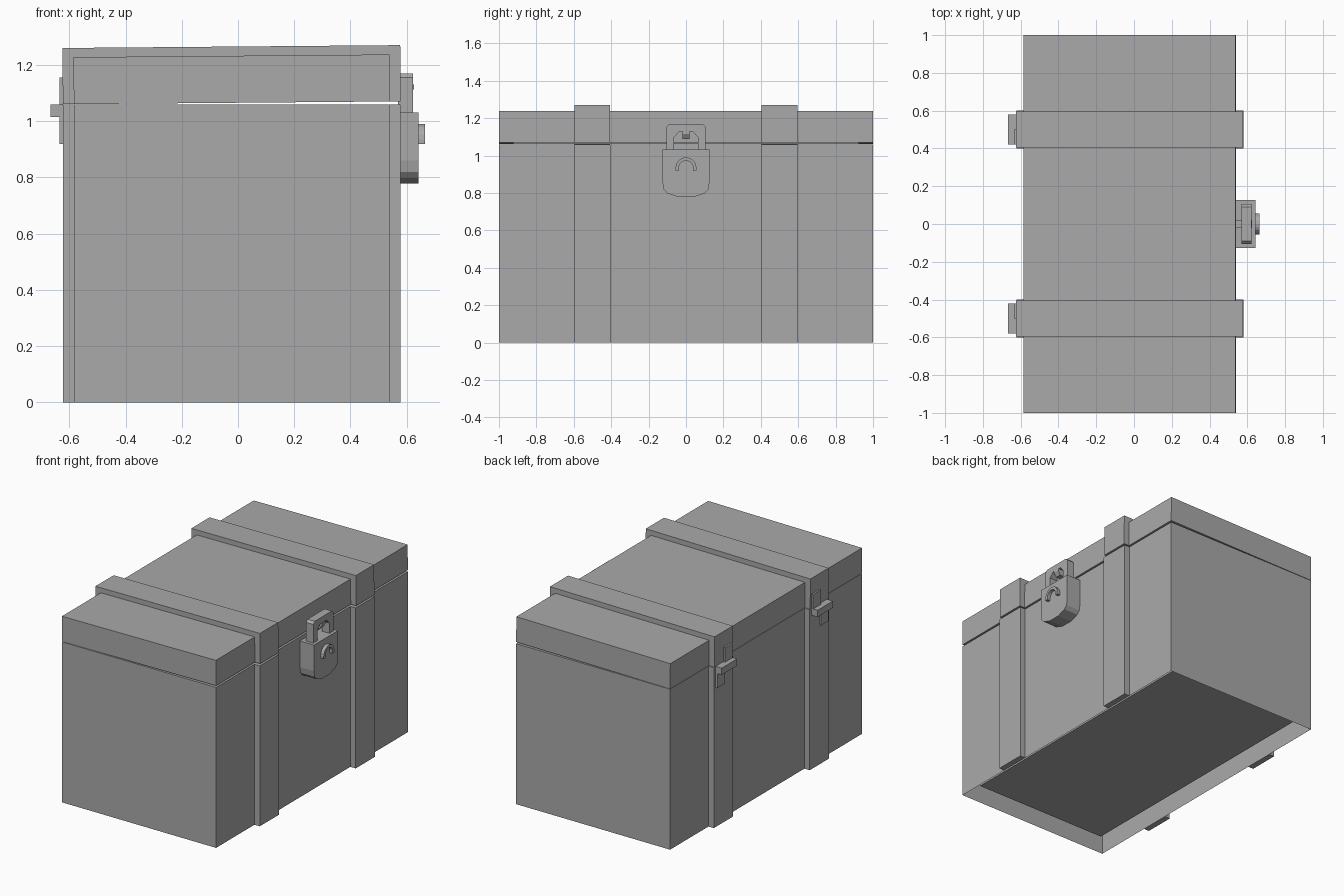
import bpy, bmesh, math
from mathutils import Vector, Matrix

cube = bpy.data.objects.get("Cube")
if cube:
    bpy.data.objects.remove(cube)

GREY = (0.4, 0.4, 0.4, 1)
mat = bpy.data.materials.new("plain grey")
mat.use_nodes = True
mat.diffuse_color = GREY
mat.node_tree.nodes["Principled BSDF"].inputs["Base Color"].default_value = GREY

BACK, FRONT, END = -0.584, 0.54, 1.0     # chest walls in x, and half length in y
BODY_TOP, SEAM, LID_TOP, STRAP = 1.059, 1.061, 1.228, 0.039
WALL, FLOOR = 0.077, 0.06                # thickness of the walls and floor
HINGE = Vector((BACK, 0, SEAM))
TILT = Matrix.Translation(HINGE) @ Matrix.Rotation(-0.0085, 4, 'Y') @ Matrix.Translation(-HINGE)


def finish(name, bm, matrix=None):
    bmesh.ops.recalc_face_normals(bm, faces=bm.faces)
    if matrix:
        bm.transform(matrix)
    mesh = bpy.data.meshes.new(name)
    bm.to_mesh(mesh)
    bm.free()
    mesh.materials.append(mat)
    obj = bpy.data.objects.new(name, mesh)
    bpy.context.collection.objects.link(obj)
    return obj


def block(x, y, z):
    bm = bmesh.new()
    bmesh.ops.create_cube(bm, size=1)
    for v in bm.verts:
        v.co = [lo + (c + 0.5) * (hi - lo) for c, (lo, hi) in zip(v.co, (x, y, z))]
    bm.normal_update()
    return bm


def box(name, x, y, z):
    return finish(name, block(x, y, z))


def prism(name, points, axis, lo, hi, matrix=None):
    """Extrude an outline along x (points are y, z) or along y (points are x, z)."""
    bm = bmesh.new()
    place = (lambda a, b: (lo, a, b)) if axis == 'x' else (lambda a, b: (a, lo, b))
    face = bm.faces.new([bm.verts.new(place(*p)) for p in points])
    new = bmesh.ops.extrude_face_region(bm, geom=[face])["geom"]
    shift = Vector((hi - lo, 0, 0) if axis == 'x' else (0, hi - lo, 0))
    bmesh.ops.translate(bm, vec=shift, verts=[g for g in new if isinstance(g, bmesh.types.BMVert)])
    return finish(name, bm, matrix)


def end_face(bm, side):
    """Top (side 1) or bottom (side -1) face."""
    return max(bm.faces, key=lambda f: f.normal.z * side)


def hollow(bm, side, depth):
    """Sink the top or bottom face, leaving a rim as wide as the wall."""
    face = end_face(bm, side)
    bmesh.ops.inset_individual(bm, faces=[face], thickness=WALL, use_even_offset=True)
    sunk = bmesh.ops.extrude_discrete_faces(bm, faces=[face])["faces"][0]
    bmesh.ops.translate(bm, vec=(0, 0, -side * depth), verts=sunk.verts)


# Hollow body, open underneath so that the floor of the cavity shows
body = block((BACK, FRONT), (-END, END), (0, BODY_TOP))
bmesh.ops.delete(body, geom=[end_face(body, -1)], context='FACES_ONLY')
hollow(body, 1, BODY_TOP - FLOOR)
finish("chest_body", body)

# Hollow lid, slightly ajar
lid = block((BACK, FRONT), (-END, END), (SEAM, LID_TOP))
hollow(lid, -1, LID_TOP - SEAM - FLOOR)
finish("chest_lid", lid, TILT)

# Straps and hinges, one set at each end
outer_b, outer_f, top = BACK - STRAP, FRONT + STRAP, LID_TOP + 0.033
lid_strap = [(outer_b, SEAM), (outer_b, top), (outer_f, top), (outer_f, SEAM),
             (FRONT, SEAM), (FRONT, LID_TOP), (BACK, LID_TOP), (BACK, SEAM)]
for side, label in ((1, "far"), (-1, "near")):
    def span(a, b):
        return tuple(sorted((a * side, b * side)))
    prism(label + "_lid_strap", lid_strap, 'y', *span(0.405, 0.595), TILT)
    box(label + "_front_strap", (FRONT, outer_f), span(0.4, 0.6), (0, BODY_TOP))
    box(label + "_back_strap", (outer_b, BACK), span(0.4, 0.6), (0, BODY_TOP))
    box(label + "_hinge_bar", (-0.667, outer_b), span(0.42, 0.58), (1.015, 1.06))
    box(label + "_hinge_upper_leaf", (-0.635, outer_b), span(0.42, 0.5), (1.03, 1.155))
    box(label + "_hinge_lower_leaf", (-0.635, outer_b), span(0.5, 0.58), (0.92, 1.03))


def mirrored(half):
    """Complete an outline given from one side to the middle."""
    return half + [(-y, z) for y, z in reversed(half)]


# Padlock, hooked through a staple on the lid
prism("padlock_body", mirrored([(0.126, 1.032), (0.126, 0.86), (0.119, 0.82),
                                (0.1, 0.798), (0.04, 0.778)]), 'x', FRONT, 0.643)
outside = mirrored([(0.105, 1.02), (0.105, 1.155), (0.09, 1.17)])
inside = mirrored([(0.063, 1.02), (0.063, 1.1), (0.035, 1.13)])
prism("padlock_shackle", outside + inside[::-1], 'x', 0.57, 0.623)
staple = [(FRONT, 1.09), (0.61, 1.09), (0.626, 1.115), (0.626, 1.13), (FRONT, 1.13)]
prism("lid_staple", staple, 'y', -0.02, 0.02)


def arch(radius):
    steps = [math.pi * i / 10 for i in range(11)]
    curve = [(radius * math.cos(a), 0.935 + radius * math.sin(a)) for a in steps]
    return [(radius, 0.92)] + curve + [(-radius, 0.92)]


# Raised arch on the padlock face
prism("padlock_arch", arch(0.056) + arch(0.038)[::-1], 'x', 0.635, 0.665)
